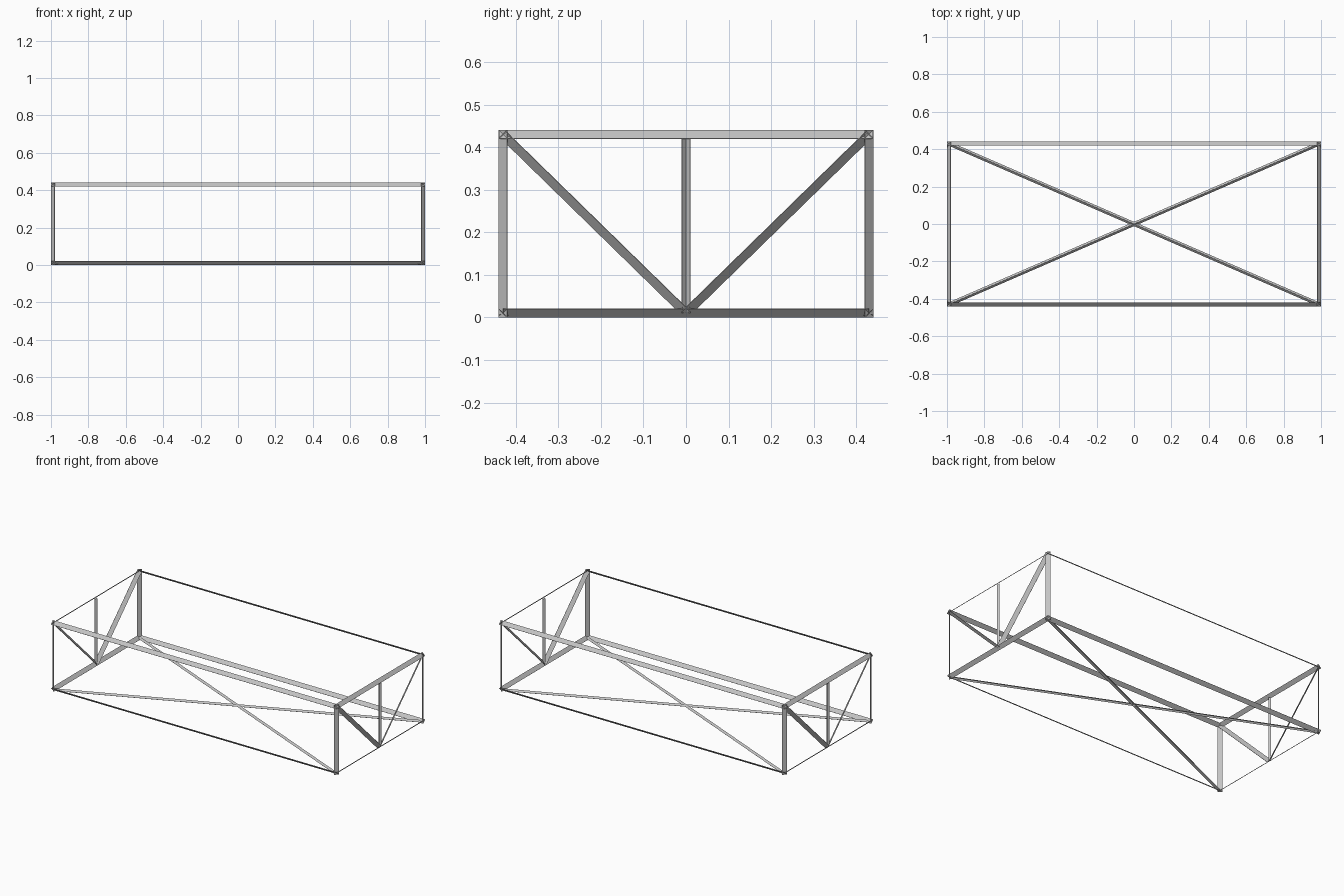
import bpy
import bmesh
from mathutils import Matrix, Vector

cube = bpy.data.objects.get("Cube")
if cube:
    bpy.data.objects.remove(cube, do_unlink=True)

steel = bpy.data.materials.new("grey_steel")
steel.use_nodes = True
colour = (0.55, 0.55, 0.55, 1)
steel.diffuse_color = colour
steel.node_tree.nodes["Principled BSDF"].inputs["Base Color"].default_value = colour

# Centre lines of the outer members, and the strip sizes
X, Y, LOW, HIGH = 0.99, 0.43, 0.01, 0.43
BAR = 0.02
WIDE = BAR * 2 ** 0.5
THIN = 0.002


def add_strip(bm, start, end, normal, width):
    """Thin flat bar from start to end, its broad side facing normal."""
    start, end = Vector(start), Vector(end)
    along = end - start
    d = along.normalized()
    n = Vector(normal)
    n = (n - d * n.dot(d)).normalized()
    side = n.cross(d)
    frame = Matrix((d * along.length, side * width, n * THIN)).transposed().to_4x4()
    bmesh.ops.create_cube(bm, size=1, matrix=Matrix.Translation((start + end) / 2) @ frame)


def finish(name, bm):
    mesh = bpy.data.meshes.new(name)
    bm.to_mesh(mesh)
    bm.free()
    mesh.materials.append(steel)
    bpy.context.collection.objects.link(bpy.data.objects.new(name, mesh))


def strip(name, start, end, normal):
    bm = bmesh.new()
    add_strip(bm, start, end, normal, WIDE)
    finish(name, bm)


def angle_bar(name, start, end, ridge):
    """Two strips meeting in a right-angled ridge that points along ridge."""
    bm = bmesh.new()
    start, end, ridge = Vector(start), Vector(end), Vector(ridge)
    side = (end - start).normalized().cross(ridge)
    for s in (-1, 1):
        shift = side * s * BAR / 4
        add_strip(bm, start + shift, end + shift, ridge + side * s, WIDE / 2)
    finish(name, bm)


# Long rails, along the front and back at the bottom and top
for sy, depth in ((-1, "front"), (1, "back")):
    for z, sz, level in ((LOW, -1, "bottom"), (HIGH, 1, "top")):
        strip(f"{level}_{depth}_rail", (-1, sy * Y, z), (1, sy * Y, z), (0, sy, sz))

for sx, hand in ((-1, "right"), (1, "left")):
    x = sx * X
    # End rails
    strip(f"{hand}_top_end_rail", (x, -Y - BAR / 2, HIGH), (x, Y + BAR / 2, HIGH), (sx, 0, 1))
    strip(f"{hand}_bottom_end_rail", (x, -Y, LOW), (x, Y, LOW), (sx, 0, -1))
    # Ridged post in the middle of the end
    angle_bar(f"{hand}_middle_post", (x, 0, LOW), (x, 0, HIGH - BAR / 2), (-sx, 0, 0))
    for sy, depth in ((-1, "front"), (1, "back")):
        # Corner post and sloping end brace
        strip(f"{hand}_{depth}_corner_post", (x, sy * Y, 0), (x, sy * Y, HIGH + BAR / 2), (sx, sy, 0))
        slope = Vector((0, sy, -1)).normalized()
        strip(f"{hand}_{depth}_end_brace", (x, sy * Y, HIGH), (x, 0, LOW),
              Vector((sx, 0, 0)) + slope)

# Crossed floor braces with the ridge upward
for s, name in ((1, "floor_brace_one"), (-1, "floor_brace_two")):
    angle_bar(name, (-X, -s * Y, LOW), (X, s * Y, LOW), (0, 0, 1))
